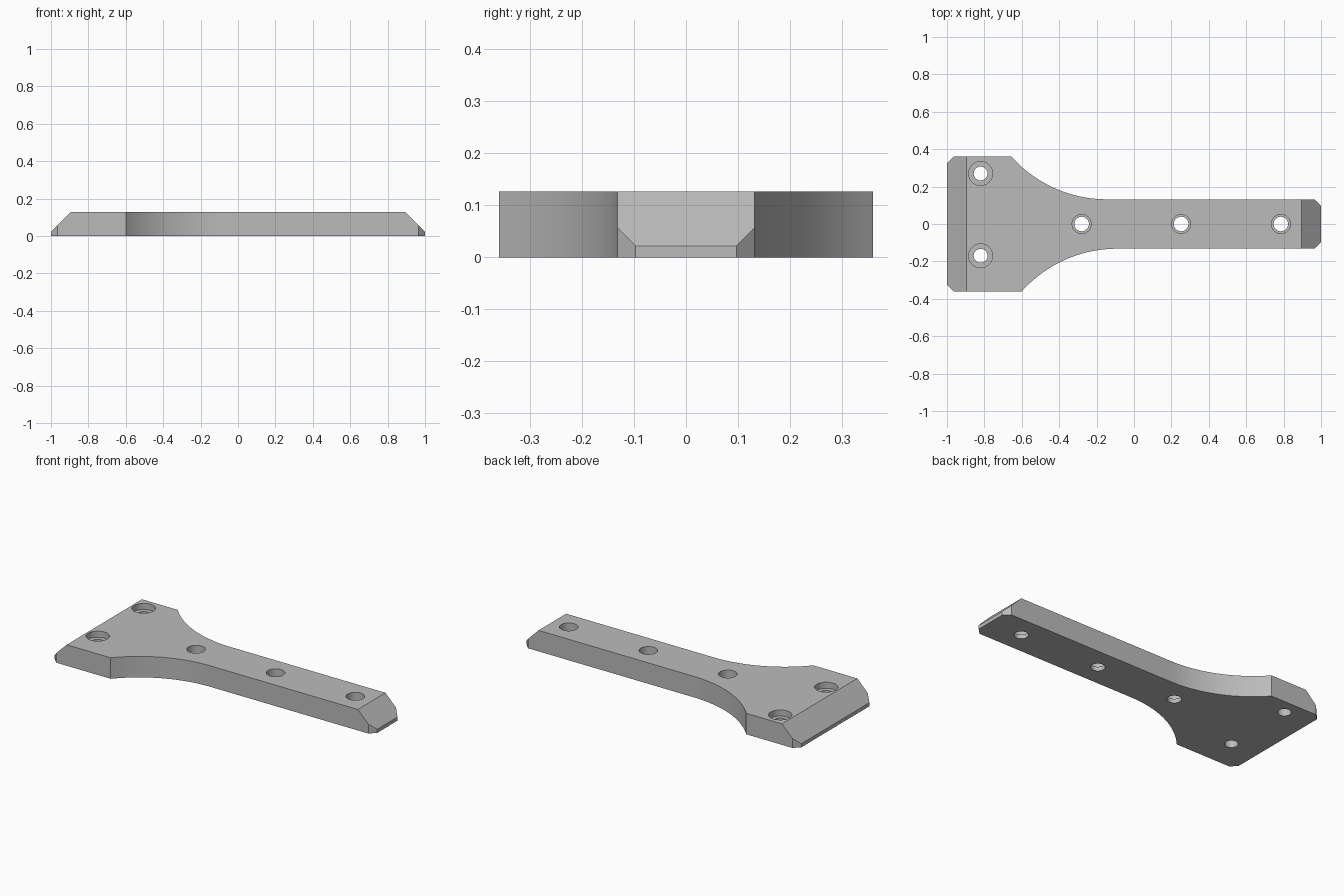
import bpy
import bmesh
import math
from mathutils import Vector

HEIGHT = 0.127
HALF_HEAD = 0.36
HALF_NECK = 0.132
CHAMFER = 0.035

cube = bpy.data.objects.get("Cube")
if cube:
    bpy.data.objects.remove(cube, do_unlink=True)

grey = bpy.data.materials.new("plain grey")
grey.use_nodes = True
colour = (0.5, 0.5, 0.5, 1)
grey.diffuse_color = colour
grey.node_tree.nodes["Principled BSDF"].inputs["Base Color"].default_value = colour


def make_object(name, bm):
    mesh = bpy.data.meshes.new(name)
    bmesh.ops.recalc_face_normals(bm, faces=bm.faces)
    bm.to_mesh(mesh)
    bm.free()
    mesh.materials.append(grey)
    obj = bpy.data.objects.new(name, mesh)
    bpy.context.collection.objects.link(obj)
    return obj


def side_outline(side, shoulder_x, steps=32):
    """One long edge, from the head end to the neck end."""
    dx, dy = 0.51, HALF_HEAD - HALF_NECK
    radius = (dx * dx + dy * dy) / (2 * dy)
    sweep = math.asin(dx / radius)
    pts = [(-1, HALF_HEAD - CHAMFER), (-1 + CHAMFER, HALF_HEAD)]
    for i in range(steps + 1):
        a = sweep * (1 - i / steps)
        pts.append((shoulder_x + dx - radius * math.sin(a),
                    HALF_NECK + radius * (1 - math.cos(a))))
    pts += [(1 - CHAMFER, HALF_NECK), (1, HALF_NECK - CHAMFER)]
    return [(x, side * y) for x, y in pts]


# Plate body: extruded outline with slightly staggered shoulders
outline = side_outline(1, -0.655) + side_outline(-1, -0.6)[::-1]
bm = bmesh.new()
base = bm.faces.new([bm.verts.new((x, y, 0)) for x, y in outline])
walls = bmesh.ops.extrude_face_region(bm, geom=[base])
top = [v for v in walls["geom"] if isinstance(v, bmesh.types.BMVert)]
bmesh.ops.translate(bm, verts=top, vec=(0, 0, HEIGHT))

# Sloped ends
for end in (-1, 1):
    cut = bmesh.ops.bisect_plane(
        bm, geom=bm.verts[:] + bm.edges[:] + bm.faces[:],
        plane_co=(end, 0, 0.022), plane_no=Vector((end, 0, 1)).normalized(),
        clear_outer=True)
    rim = [e for e in cut["geom_cut"] if isinstance(e, bmesh.types.BMEdge)]
    bmesh.ops.contextual_create(bm, geom=rim)
plate = make_object("bracket_plate", bm)


# Counterbored screw holes
def drill(name, x, y, bore, sink, floor):
    profile = [(0, -0.05), (bore, -0.05), (bore, floor),
               (sink, floor), (sink, HEIGHT + 0.05), (0, HEIGHT + 0.05)]
    bm = bmesh.new()
    verts = [bm.verts.new((x + r, y, z)) for r, z in profile]
    edges = [bm.edges.new(pair) for pair in zip(verts, verts[1:])]
    bmesh.ops.spin(bm, geom=verts + edges, cent=(x, y, 0), axis=(0, 0, 1),
                   angle=math.tau, steps=48, use_merge=False)
    bmesh.ops.remove_doubles(bm, verts=bm.verts, dist=0.0001)
    cutter = make_object(name, bm)
    cutter.hide_render = True
    mod = plate.modifiers.new(name, "BOOLEAN")
    mod.operation = "DIFFERENCE"
    mod.solver = "EXACT"
    mod.object = cutter
    return cutter


cutters = [drill("head_hole_cutter", -0.82, y, 0.037, 0.064, 0.09)
           for y in (0.27, -0.17)]
cutters += [drill("neck_hole_cutter", x, 0, 0.039, 0.051, 0.025)
            for x in (-0.28, 0.252, 0.785)]

# Bake the holes and shade the curved walls smoothly
bpy.ops.object.select_all(action="DESELECT")
plate.select_set(True)
bpy.context.view_layer.objects.active = plate
for mod in list(plate.modifiers):
    bpy.ops.object.modifier_apply(modifier=mod.name)
for cutter in cutters:
    bpy.data.objects.remove(cutter, do_unlink=True)
bpy.ops.object.shade_smooth_by_angle(angle=math.radians(30))
